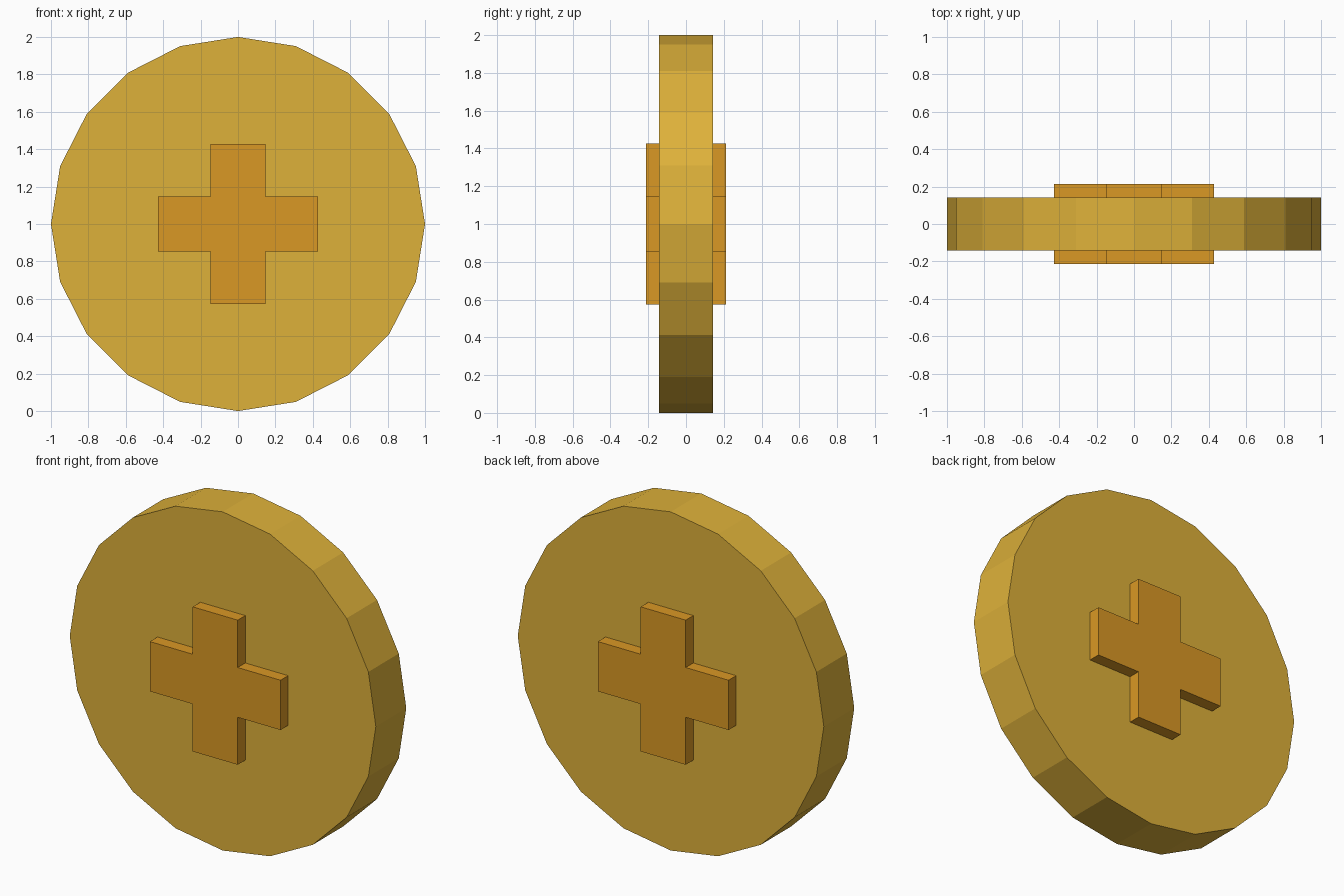
import bpy
import bmesh
from math import cos, sin, tau

cube = bpy.data.objects.get("Cube")
if cube:
    bpy.data.objects.remove(cube, do_unlink=True)

CENTRE_Z = 1.0


def make_material(name, rgb):
    mat = bpy.data.materials.new(name)
    mat.use_nodes = True
    color = (*rgb, 1.0)
    mat.diffuse_color = color
    bsdf = next(n for n in mat.node_tree.nodes if n.type == "BSDF_PRINCIPLED")
    bsdf.inputs["Base Color"].default_value = color
    return mat


def extrude_profile(name, profile, half_depth, mat):
    """Flat-shaded solid from an x-z outline, extruded evenly along y."""
    bm = bmesh.new()
    face = bm.faces.new([bm.verts.new((x, -half_depth, z)) for x, z in profile])
    result = bmesh.ops.extrude_face_region(bm, geom=[face], use_keep_orig=True)
    moved = [v for v in result["geom"] if isinstance(v, bmesh.types.BMVert)]
    bmesh.ops.translate(bm, verts=moved, vec=(0, 2 * half_depth, 0))
    bmesh.ops.recalc_face_normals(bm, faces=bm.faces[:])
    mesh = bpy.data.meshes.new(name)
    bm.to_mesh(mesh)
    bm.free()
    mesh.materials.append(mat)
    obj = bpy.data.objects.new(name, mesh)
    obj.location.z = CENTRE_Z
    bpy.context.collection.objects.link(obj)
    return obj


gold = make_material("gold", (0.73, 0.44, 0.042))
dark_gold = make_material("dark gold", (0.70, 0.314, 0.018))

# Twenty-sided coin standing on its edge
SIDES = 20
rim = [(cos(tau * i / SIDES), sin(tau * i / SIDES)) for i in range(SIDES)]
extrude_profile("coin_disc", rim, 0.142, gold)

# Raised plus sign, passing through the coin to show on both faces
REACH, HALF_WIDTH = 0.427, 0.147
arm_end = [(REACH, -HALF_WIDTH), (REACH, HALF_WIDTH), (HALF_WIDTH, HALF_WIDTH)]
plus = []
for _ in range(4):
    plus += arm_end
    arm_end = [(-z, x) for x, z in arm_end]
extrude_profile("plus_emblem", plus, 0.213, dark_gold)
